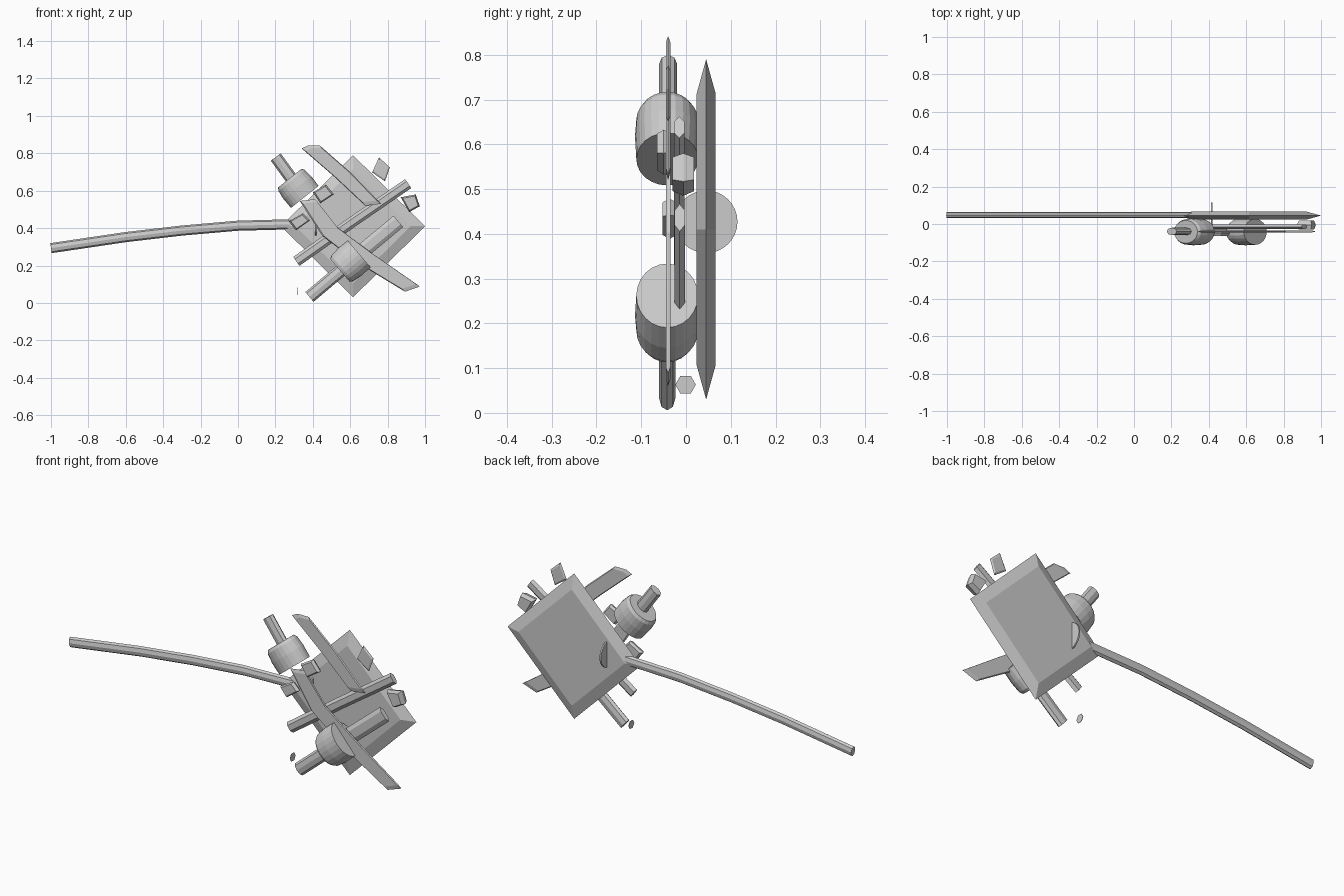
import bpy, math
from mathutils import Vector

if "Cube" in bpy.data.objects:
    bpy.data.objects.remove(bpy.data.objects["Cube"])


def mesh(name, verts, faces):
    me = bpy.data.meshes.new(name)
    me.from_pydata(verts, [], faces)
    me.update()
    ob = bpy.data.objects.new(name, me)
    bpy.context.collection.objects.link(ob)
    return ob


def loft(name, rings):
    """Skin closed rings in order and cap both ends."""
    n = len(rings[0])
    verts = [v for r in rings for v in r]
    faces = [(k * n + i, k * n + (i + 1) % n, (k + 1) * n + (i + 1) % n, (k + 1) * n + i)
             for k in range(len(rings) - 1) for i in range(n)]
    faces += [tuple(reversed(range(n))), tuple(range(len(verts) - n, len(verts)))]
    ob = mesh(name, verts, faces)
    import bmesh
    bm = bmesh.new()
    bm.from_mesh(ob.data)
    bmesh.ops.recalc_face_normals(bm, faces=bm.faces)
    bm.to_mesh(ob.data)
    bm.free()
    return ob


def tube(name, path, y, radii, sides):
    """Elliptical tube along a path in the xz plane; radii are (in plane, along y)."""
    pts = [Vector((x, y, z)) for x, z in path]
    rings = []
    for i, p in enumerate(pts):
        d = (pts[min(i + 1, len(pts) - 1)] - pts[max(i - 1, 0)]).normalized()
        side = Vector((-d.z, 0, d.x))
        rw, ry = radii[i] if isinstance(radii, list) else radii
        rings.append([p + side * (rw * math.cos(a)) + Vector((0, ry * math.sin(a), 0))
                      for a in (2 * math.pi * k / sides for k in range(sides))])
    return loft(name, rings)


def slab(name, outline, y, half, edge=0.8):
    """Outline in xz, thick in y, with edges chamfered to a mid-plane rim."""
    c = Vector((sum(p[0] for p in outline), sum(p[1] for p in outline))) / len(outline)

    def ring(s, yy):
        return [(c.x + (px - c.x) * s, yy, c.y + (pz - c.y) * s) for px, pz in outline]
    return loft(name, [ring(edge, y - half), ring(1, y), ring(edge, y + half)])


# Square head with chamfered rim, and the bent handle
slab("square_head", [(0.615, 0.79), (1.0, 0.41), (0.615, 0.03), (0.23, 0.41)], 0.045, 0.021, 0.8)
tube("handle", [(-1.0, 0.293), (-0.6, 0.352), (-0.3, 0.387), (0.0, 0.413), (0.31, 0.421)],
     0.048, (0.027, 0.017), 8)


# Two oval drums, each with its stub rod
def drum(name, a, b):
    a, b = Vector(a), Vector(b)
    steps = [(0, 0.080, 0.061), (0.12, 0.090, 0.069), (0.5, 0.096, 0.072), (1, 0.094, 0.069)]
    tube(name, [a.lerp(b, t) for t, _, _ in steps], -0.042, [(w, y) for _, w, y in steps], 24)


drum("upper_drum", (0.277, 0.667), (0.357, 0.567))
drum("lower_drum", (0.545, 0.174), (0.648, 0.262))
tube("upper_rod", [(0.202, 0.78), (0.30, 0.645)], -0.040, (0.033, 0.020), 8)
tube("lower_rod", [(0.382, 0.032), (0.57, 0.19)], -0.042, (0.034, 0.018), 8)

# Thin blades
slab("upper_blade", [(0.34, 0.826), (0.375, 0.842), (0.437, 0.842), (0.60, 0.70),
                     (0.765, 0.53), (0.68, 0.52), (0.52, 0.67)], -0.040, 0.005, 0.9)
slab("lower_blade", [(0.33, 0.545), (0.412, 0.555), (0.53, 0.405), (0.717, 0.265),
                     (0.973, 0.088), (0.893, 0.06), (0.63, 0.22), (0.45, 0.36)], -0.040, 0.005, 0.94)

# Long body bar and the short bar beside the lower drum
tube("body_bar", [(0.312, 0.222), (0.60, 0.425), (0.91, 0.638)], -0.015, (0.029, 0.014), 6)
tube("short_bar", [(0.60, 0.222), (0.857, 0.436)], -0.014, (0.040, 0.014), 6)

# Small loose plates
slab("tail_plate", [(0.754, 0.778), (0.812, 0.725), (0.786, 0.65), (0.717, 0.698)], -0.040, 0.005)
slab("rear_block", [(0.87, 0.565), (0.95, 0.58), (0.972, 0.517), (0.915, 0.485)], -0.006, 0.024)
slab("left_block", [(0.272, 0.436), (0.347, 0.479), (0.385, 0.441), (0.31, 0.388)], -0.037, 0.015)
slab("middle_block", [(0.40, 0.591), (0.47, 0.633), (0.513, 0.58), (0.44, 0.532)], -0.050, 0.015)


# Thin upright discs facing sideways
def disc(name, x, y, z, r, depth, sides):
    bpy.ops.mesh.primitive_cylinder_add(vertices=sides, radius=r, depth=depth,
                                        location=(x, y, z), rotation=(0, math.pi / 2, 0))
    bpy.context.object.name = name


disc("side_disc", 0.416, 0.045, 0.427, 0.070, 0.008, 32)
disc("loose_chip", 0.317, -0.001, 0.063, 0.023, 0.002, 6)
